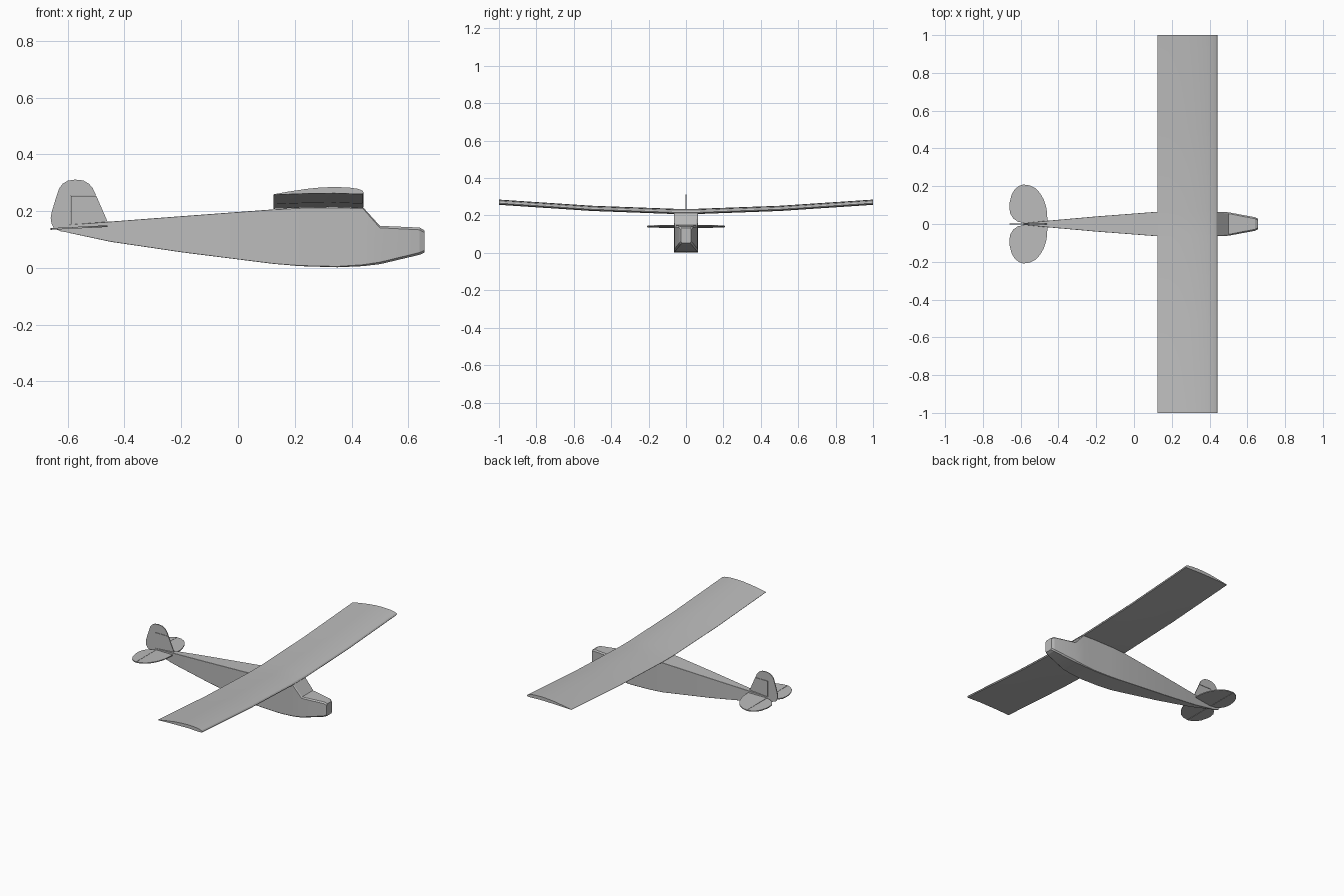
import bpy, bmesh, math

grey = bpy.data.materials.new("light grey")
grey.diffuse_color = (0.5, 0.5, 0.5, 1)


def finish(name, bm, angle=25):
    bmesh.ops.recalc_face_normals(bm, faces=bm.faces[:])
    me = bpy.data.meshes.new(name)
    bm.to_mesh(me)
    bm.free()
    me.materials.append(grey)
    ob = bpy.data.objects.new(name, me)
    bpy.context.collection.objects.link(ob)
    bpy.ops.object.select_all(action='DESELECT')
    ob.select_set(True)
    bpy.context.view_layer.objects.active = ob
    bpy.ops.object.shade_smooth_by_angle(angle=math.radians(angle))
    return ob


def loft(name, rings, angle=25):
    """Skin a row of closed sections and cap both ends."""
    bm = bmesh.new()
    vs = [[bm.verts.new(p) for p in r] for r in rings]
    n = len(rings[0])
    for a, b in zip(vs, vs[1:]):
        for i in range(n):
            j = (i + 1) % n
            bm.faces.new((a[i], a[j], b[j], b[i]))
    bm.faces.new(vs[0])
    bm.faces.new(vs[-1])
    return finish(name, bm, angle)


# fuselage: x, bottom, top, half width, corner chamfer
stations = [
    (-0.595, 0.123, 0.152, 0.003, 0.0005),
    (-0.45, 0.092, 0.163, 0.018, 0.001),
    (-0.20, 0.055, 0.182, 0.040, 0.001),
    (0.125, 0.014, 0.206, 0.065, 0.001),
    (0.22, 0.006, 0.212, 0.065, 0.002),
    (0.35, 0.002, 0.214, 0.065, 0.003),
    (0.44, 0.006, 0.214, 0.065, 0.005),
    (0.50, 0.013, 0.148, 0.062, 0.007),
    (0.64, 0.046, 0.142, 0.036, 0.008),
    (0.657, 0.054, 0.132, 0.028, 0.008),
]


def body_ring(x, lo, hi, w, c):
    return [(x, w, lo + c), (x, w, hi - c), (x, w - c, hi), (x, c - w, hi),
            (x, -w, hi - c), (x, -w, lo + c), (x, c - w, lo), (x, w - c, lo)]


loft("fuselage", [body_ring(*s) for s in stations], 8)

# wing: cambered section with three-step dihedral
section = [(0.125, 0.002), (0.18, 0.012), (0.24, 0.021), (0.29, 0.026),
           (0.34, 0.028), (0.39, 0.026), (0.42, 0.022), (0.437, 0.016),
           (0.443, 0.009), (0.439, 0.003), (0.42, 0.003), (0.34, 0.006),
           (0.22, 0.004), (0.125, 0.0)]
half = [(0.065, 0.208), (0.5, 0.224), (1.0, 0.257)]
span = [(-y, z) for y, z in reversed(half)] + half
loft("wing", [[(x, y, z + h) for x, h in section] for y, z in span], 28)


def plate(name, outline, place, thick):
    """Thin slab from a flat outline."""
    return loft(name, [[place(a, b, s * thick / 2) for a, b in outline]
                       for s in (-1, 1)])


def upright(a, b, t):
    return (a, t, b)


def level(a, b, t):
    return (a, b, 0.142 + 0.05 * (a + 0.56) + t)


# vertical tail, split at the hinge
plate("fin", [(-0.589, 0.130), (-0.50, 0.145), (-0.457, 0.157), (-0.478, 0.205),
              (-0.499, 0.253), (-0.589, 0.253)], upright, 0.006)
plate("rudder", [(-0.591, 0.123), (-0.591, 0.255), (-0.500, 0.255), (-0.512, 0.281),
                 (-0.525, 0.296), (-0.545, 0.308), (-0.575, 0.311), (-0.600, 0.307),
                 (-0.618, 0.296), (-0.630, 0.280), (-0.645, 0.235), (-0.657, 0.195),
                 (-0.660, 0.175), (-0.657, 0.155), (-0.648, 0.139), (-0.625, 0.129)],
      upright, 0.006)

# horizontal tail, split at the hinge
edge = [(-0.459, 0.03), (-0.460, 0.06), (-0.466, 0.095), (-0.478, 0.13),
        (-0.497, 0.163), (-0.52, 0.188), (-0.55, 0.204), (-0.584, 0.209)]
plate("stabilizer", edge + [(x, -y) for x, y in reversed(edge)], level, 0.006)
flap = [(-0.586, 0.006), (-0.586, 0.209), (-0.61, 0.201), (-0.632, 0.183),
        (-0.648, 0.155), (-0.658, 0.115), (-0.660, 0.085), (-0.655, 0.055),
        (-0.640, 0.030), (-0.615, 0.012)]
for side, name in ((1, "elevator_left"), (-1, "elevator_right")):
    plate(name, [(x, side * y) for x, y in flap], level, 0.006)
